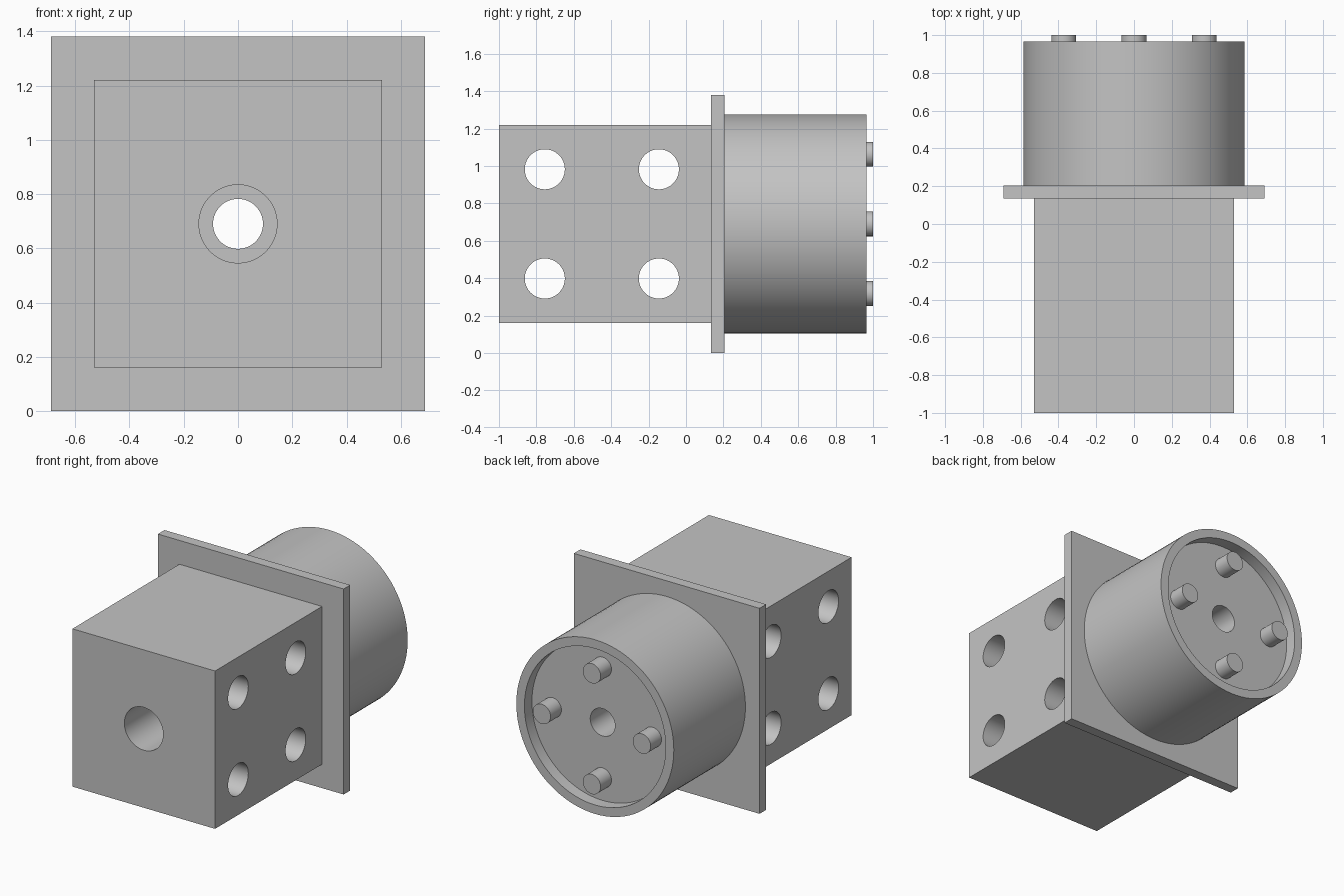
import bpy, bmesh, math
from mathutils import Matrix, Vector

if "Cube" in bpy.data.objects:
    bpy.data.objects.remove(bpy.data.objects["Cube"], do_unlink=True)

AXIS_Z = 0.69       # height of the shared centre axis
SIDES = 96

grey = bpy.data.materials.new("plain grey")
grey.use_nodes = True
grey.diffuse_color = (0.55, 0.55, 0.55, 1)
grey.node_tree.nodes["Principled BSDF"].inputs["Base Color"].default_value = grey.diffuse_color


def finish(bm, name):
    bmesh.ops.recalc_face_normals(bm, faces=bm.faces)
    mesh = bpy.data.meshes.new(name)
    bm.to_mesh(mesh)
    bm.free()
    mesh.materials.append(grey)
    obj = bpy.data.objects.new(name, mesh)
    bpy.context.collection.objects.link(obj)
    return obj


def smooth(obj):
    bpy.ops.object.select_all(action='DESELECT')
    obj.select_set(True)
    bpy.context.view_layer.objects.active = obj
    bpy.ops.object.shade_smooth_by_angle(angle=math.radians(30))


def square_box(name, half, y0, y1):
    bm = bmesh.new()
    bmesh.ops.create_cube(bm, size=1, matrix=Matrix.Translation((0, (y0 + y1) / 2, AXIS_Z))
                          @ Matrix.Diagonal((2 * half, y1 - y0, 2 * half, 1)))
    return finish(bm, name)


def rod(name, radius, start, end):
    start, end = Vector(start), Vector(end)
    turn = (end - start).to_track_quat('Z', 'Y').to_matrix().to_4x4()
    bm = bmesh.new()
    bmesh.ops.create_cone(bm, cap_ends=True, segments=SIDES, radius1=radius, radius2=radius,
                          depth=(end - start).length,
                          matrix=Matrix.Translation((start + end) / 2) @ turn)
    return finish(bm, name)


def drill(obj, radius, start, end):
    cutter = rod("drill_cutter", radius, start, end)
    mod = obj.modifiers.new("hole", 'BOOLEAN')
    mod.operation, mod.solver, mod.object = 'DIFFERENCE', 'EXACT', cutter
    bpy.ops.object.select_all(action='DESELECT')
    bpy.context.view_layer.objects.active = obj
    obj.select_set(True)
    bpy.ops.object.modifier_apply(modifier=mod.name)
    bpy.data.objects.remove(cutter, do_unlink=True)


# Square block with a front bore and four cross holes
block = square_box("mounting_block", 0.53, -1, 0.135)
drill(block, 0.144, (0, -1.2, AXIS_Z), (0, 0.3, AXIS_Z))
for y in (-0.755, -0.145):
    for dz in (-0.292, 0.292):
        drill(block, 0.107, (-1, y, AXIS_Z + dz), (1, y, AXIS_Z + dz))
smooth(block)

# Flange plate with the narrow bore
plate = square_box("flange_plate", 0.69, 0.135, 0.205)
drill(plate, 0.092, (0, 0, AXIS_Z), (0, 0.4, AXIS_Z))
smooth(plate)

# Round housing, turned from a profile of (radius, y), with a recessed back
profile = [(0.092, 0.205), (0.585, 0.205), (0.585, 0.965),
           (0.525, 0.965), (0.525, 0.885), (0.092, 0.885)]
bm = bmesh.new()
ring = [bm.verts.new((r, y, AXIS_Z)) for r, y in profile]
edges = [bm.edges.new((ring[i - 1], ring[i])) for i in range(len(ring))]
bmesh.ops.spin(bm, geom=ring + edges, cent=(0, 0, AXIS_Z), axis=(0, 1, 0),
               angle=math.tau, steps=SIDES, use_merge=True)
bmesh.ops.remove_doubles(bm, verts=bm.verts, dist=0.0001)
smooth(finish(bm, "round_housing"))

# Four pins standing on the recess floor
for name, dx, dz in (("left", 1, 0), ("right", -1, 0), ("upper", 0, 1), ("lower", 0, -1)):
    x, z = dx * 0.372, AXIS_Z + dz * 0.372
    smooth(rod(name + "_pin", 0.066, (x, 0.885, z), (x, 1, z)))
